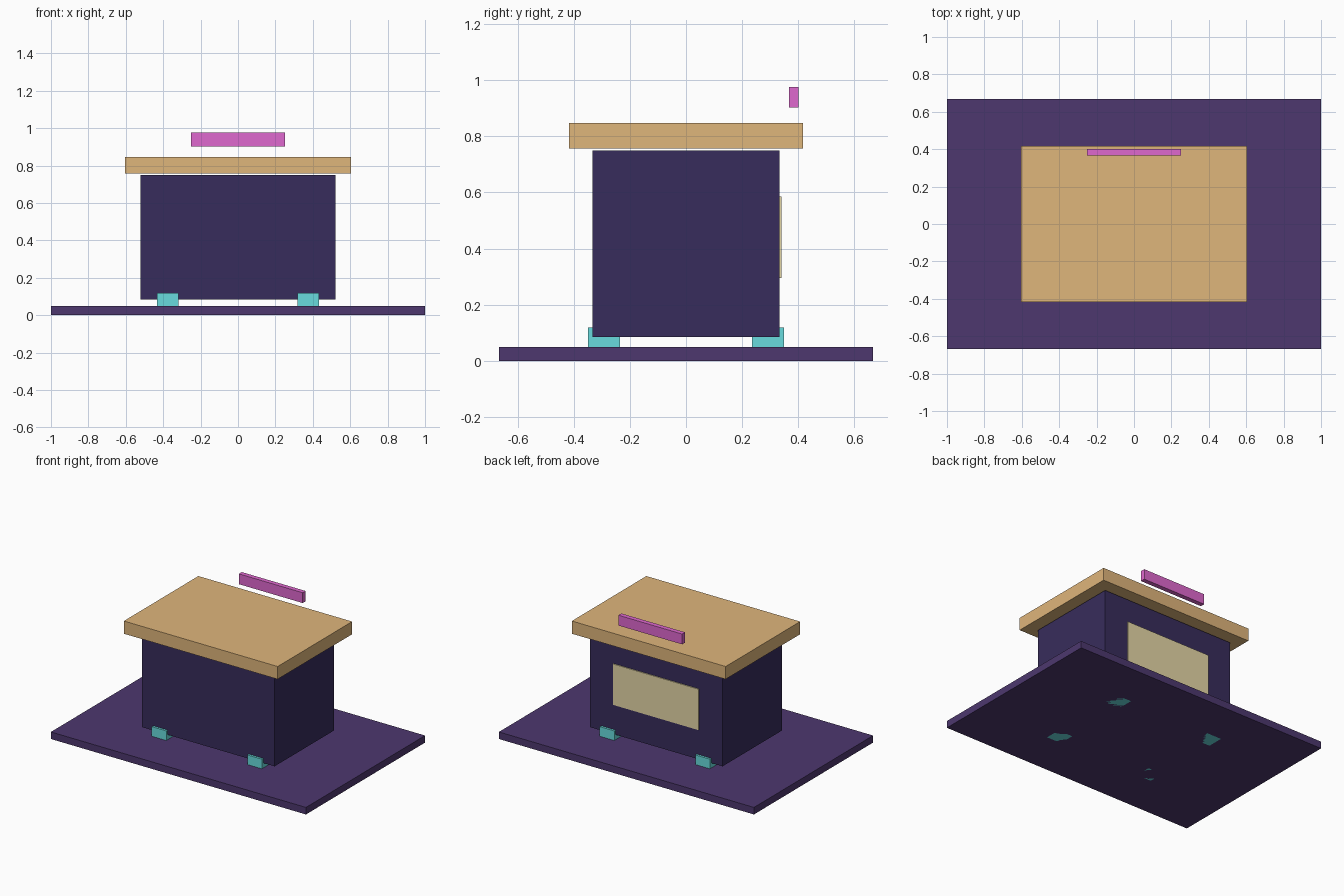
import bpy

if "Cube" in bpy.data.objects:
    bpy.data.objects.remove(bpy.data.objects["Cube"])


def material(name, rgb):
    """Flat colour given as 0-255 sRGB."""
    m = bpy.data.materials.new(name)
    m.diffuse_color = (*[(c / 255) ** 2.2 for c in rgb], 1)
    m.use_nodes = True
    m.node_tree.nodes["Principled BSDF"].inputs["Base Color"].default_value = m.diffuse_color
    return m


def box(name, lo, hi, mat):
    """Box spanning two opposite corners."""
    centre = [(a + b) / 2 for a, b in zip(lo, hi)]
    bpy.ops.mesh.primitive_cube_add(size=1, location=centre)
    ob = bpy.context.object
    ob.name = name
    ob.scale = [b - a for a, b in zip(lo, hi)]
    bpy.ops.object.transform_apply(location=False, rotation=False, scale=True)
    ob.data.materials.append(mat)
    return ob


purple = material("purple", (78, 58, 110))
indigo = material("indigo", (58, 48, 92))
tan = material("tan", (222, 180, 122))
cyan = material("cyan", (104, 218, 220))
pink = material("pink", (222, 104, 205))
cream = material("cream", (228, 214, 165))

# Ground slab, booth body and overhanging roof
box("base_slab", (-1, -0.667, 0), (1, 0.667, 0.05), purple)
box("body", (-0.52, -0.333, 0.085), (0.52, 0.333, 0.75), indigo)
box("roof", (-0.603, -0.417, 0.757), (0.603, 0.417, 0.847), tan)

# Window panel on the back and sign bar floating above it
box("window_panel", (-0.335, 0.325, 0.295), (0.335, 0.34, 0.585), cream)
box("sign_bar", (-0.25, 0.367, 0.903), (0.25, 0.4, 0.976), pink)

# Four feet running through the slab
for sx, side in ((-1, "left"), (1, "right")):
    for sy, end in ((-1, "front"), (1, "back")):
        cx, cy = sx * 0.375, sy * 0.292
        box(f"{end}_{side}_foot", (cx - 0.057, cy - 0.057, 0),
            (cx + 0.057, cy + 0.057, 0.118), cyan)
